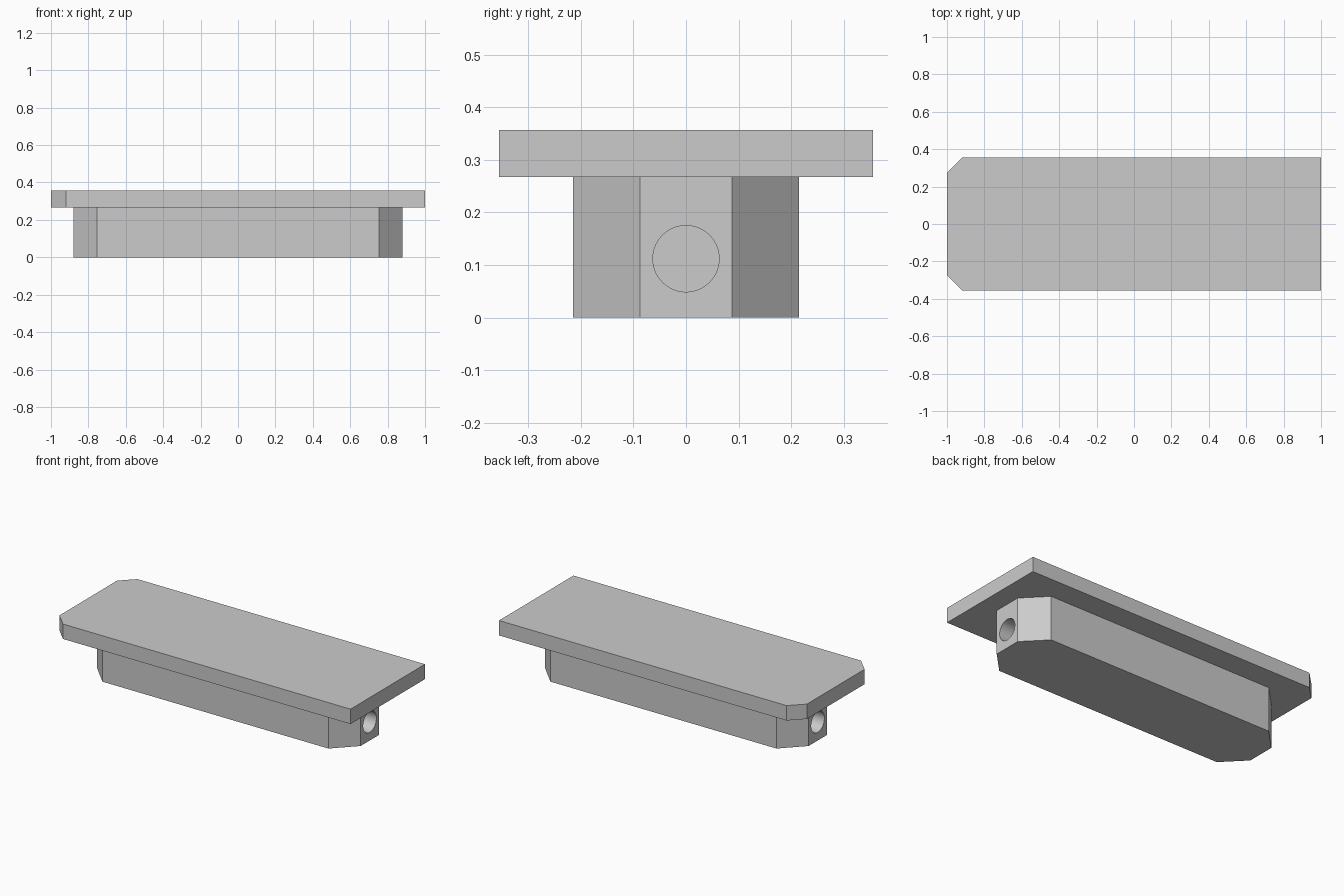
import bpy
import bmesh
import math

cube = bpy.data.objects.get("Cube")
if cube:
    bpy.data.objects.remove(cube, do_unlink=True)

# Single plain grey
grey = bpy.data.materials.new("light_grey")
grey.use_nodes = True
colour = (0.6, 0.6, 0.6, 1)
grey.diffuse_color = colour
grey.node_tree.nodes["Principled BSDF"].inputs["Base Color"].default_value = colour


def prism(name, outline, bottom, top):
    """Extrude a counter-clockwise xy outline from bottom to top."""
    bm = bmesh.new()
    face = bm.faces.new([bm.verts.new((x, y, bottom)) for x, y in outline])
    result = bmesh.ops.extrude_face_region(bm, geom=[face])
    for v in result["geom"]:
        if isinstance(v, bmesh.types.BMVert):
            v.co.z = top
    bmesh.ops.recalc_face_normals(bm, faces=bm.faces)
    mesh = bpy.data.meshes.new(name)
    bm.to_mesh(mesh)
    bm.free()
    mesh.materials.append(grey)
    obj = bpy.data.objects.new(name, mesh)
    bpy.context.collection.objects.link(obj)
    return obj


def mirrored(half):
    """Complete the front half of an outline with its back half."""
    return half + [(x, -y) for x, y in reversed(half)]


# Top plate, with clipped corners at one end only
plate_y, plate_z, plate_top = 0.355, 0.267, 0.357
prism("top_plate",
      mirrored([(-1, -0.275), (-0.92, -plate_y), (1, -plate_y)]),
      plate_z, plate_top)

# Body block, with all four corners clipped
end_x, side_x = 0.88, 0.755
end_y, side_y = 0.087, 0.215
body = prism("body_block",
             mirrored([(-end_x, -end_y), (-side_x, -side_y),
                       (side_x, -side_y), (end_x, -end_y)]),
             0, plate_z)

# Blind round hole in each end of the body
hole_depth = 0.3
for side in (-1, 1):
    bpy.ops.mesh.primitive_cylinder_add(
        vertices=64, radius=0.063, depth=2 * hole_depth,
        location=(side * end_x, 0, 0.112), rotation=(0, math.pi / 2, 0))
    cutter = bpy.context.object
    cutter.name = "hole_cutter"
    cutter.hide_render = True
    cutter.data.materials.append(grey)
    cut = body.modifiers.new("end_hole", "BOOLEAN")
    cut.operation = "DIFFERENCE"
    cut.solver = "EXACT"
    cut.object = cutter
    bpy.context.view_layer.objects.active = body
    bpy.ops.object.modifier_apply(modifier=cut.name)
    bpy.data.objects.remove(cutter, do_unlink=True)

# Smooth hole walls, sharp edges elsewhere
bpy.ops.object.select_all(action="DESELECT")
body.select_set(True)
bpy.context.view_layer.objects.active = body
bpy.ops.object.shade_smooth_by_angle(angle=math.radians(30))
